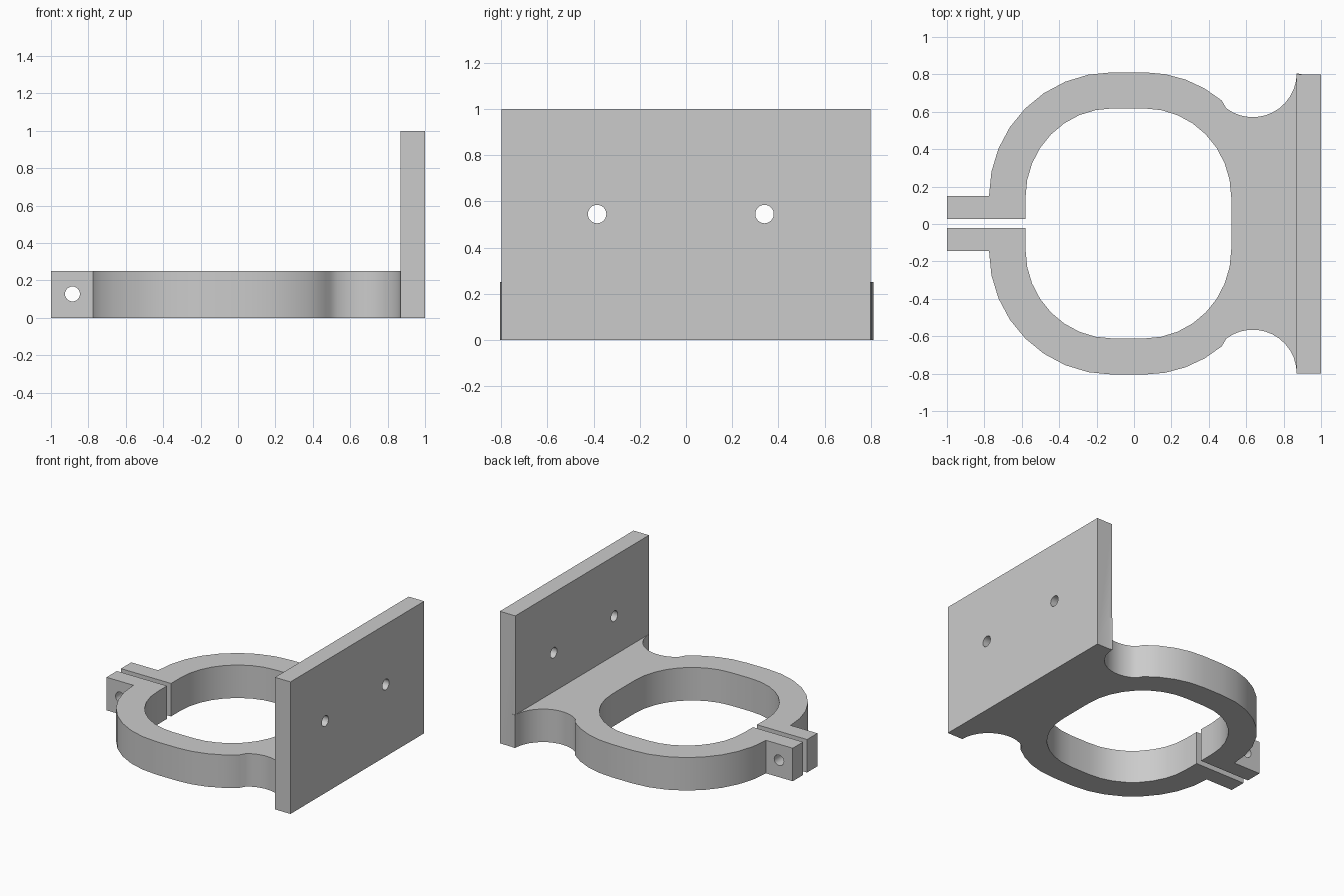
import bpy, bmesh
from math import cos, sin, radians, pi
from mathutils import Matrix

cube = bpy.data.objects.get("Cube")
if cube:
    bpy.data.objects.remove(cube, do_unlink=True)

grey = bpy.data.materials.new("plain_grey")
grey.use_nodes = True
colour = (0.6, 0.6, 0.6, 1)
grey.diffuse_color = colour
grey.node_tree.nodes["Principled BSDF"].inputs["Base Color"].default_value = colour


def make_object(name, bm):
    bmesh.ops.recalc_face_normals(bm, faces=bm.faces)
    mesh = bpy.data.meshes.new(name)
    bm.to_mesh(mesh)
    bm.free()
    mesh.materials.append(grey)
    obj = bpy.data.objects.new(name, mesh)
    bpy.context.collection.objects.link(obj)
    return obj


def arc(cx, cy, r, start, end, steps=8):
    angles = [radians(start + (end - start) * i / steps) for i in range(steps + 1)]
    return [(cx + r * cos(a), cy + r * sin(a)) for a in angles]


def prism(name, outline, height):
    bm = bmesh.new()
    face = bm.faces.new([bm.verts.new((x, y, 0)) for x, y in outline])
    extruded = bmesh.ops.extrude_face_region(bm, geom=[face])
    top = [v for v in extruded["geom"] if isinstance(v, bmesh.types.BMVert)]
    bmesh.ops.translate(bm, verts=top, vec=(0, 0, height))
    return make_object(name, bm)


def boolean(target, tool, operation):
    mod = target.modifiers.new(operation.title(), 'BOOLEAN')
    mod.operation = operation
    mod.solver = 'EXACT'
    mod.object = tool
    bpy.context.view_layer.objects.active = target
    bpy.ops.object.modifier_apply(modifier=mod.name)
    bpy.data.objects.remove(tool, do_unlink=True)


def drill(target, location, axis):
    bm = bmesh.new()
    bmesh.ops.create_cone(bm, cap_ends=True, segments=24, radius1=0.04, radius2=0.04, depth=0.6)
    bmesh.ops.rotate(bm, verts=bm.verts, cent=(0, 0, 0), matrix=Matrix.Rotation(pi / 2, 3, axis))
    bmesh.ops.translate(bm, verts=bm.verts, vec=location)
    cutter = make_object("hole_cutter", bm)
    cutter.hide_render = True
    boolean(target, cutter, 'DIFFERENCE')


# Split clamp ring with lugs, waist and foot: one half of the outline, then mirrored
outer = [(-0.58, 0.024), (-1, 0.024), (-1, 0.148)]
outer += arc(-0.115, 0.148, 0.66, 180, 90)
outer += arc(0.055, 0.163, 0.645, 90, 50, 4)
outer += arc(0.635, 0.803, 0.235, -127, 0, 12)
outer += [(0.93, 0.79)]
inner = arc(0.055, 0.14, 0.465, 0, 90) + arc(-0.115, 0.14, 0.465, 90, 180)
inner = [(x, y + 0.01 * (y - 0.14) / 0.465) for x, y in inner]


def mirrored(points):
    return [(x, -y) for x, y in reversed(points)]


loop = outer + mirrored(outer) + mirrored(inner) + inner
loop = [(x, y + 0.003) for x, y in loop]
bracket = prism("clamp_bracket", loop, 0.25)

# Upright mounting plate, joined to the clamp
plate = prism("mounting_plate", [(0.87, -0.8), (1, -0.8), (1, 0.8), (0.87, 0.8)], 1)
boolean(bracket, plate, 'UNION')

# Screw holes in the plate and bolt hole through both lugs
for y in (-0.385, 0.34):
    drill(bracket, (0.935, y, 0.545), 'Y')
drill(bracket, (-0.885, 0, 0.128), 'X')

bpy.ops.object.select_all(action='DESELECT')
bracket.select_set(True)
bpy.context.view_layer.objects.active = bracket
bpy.ops.object.shade_smooth_by_angle(angle=radians(30))
